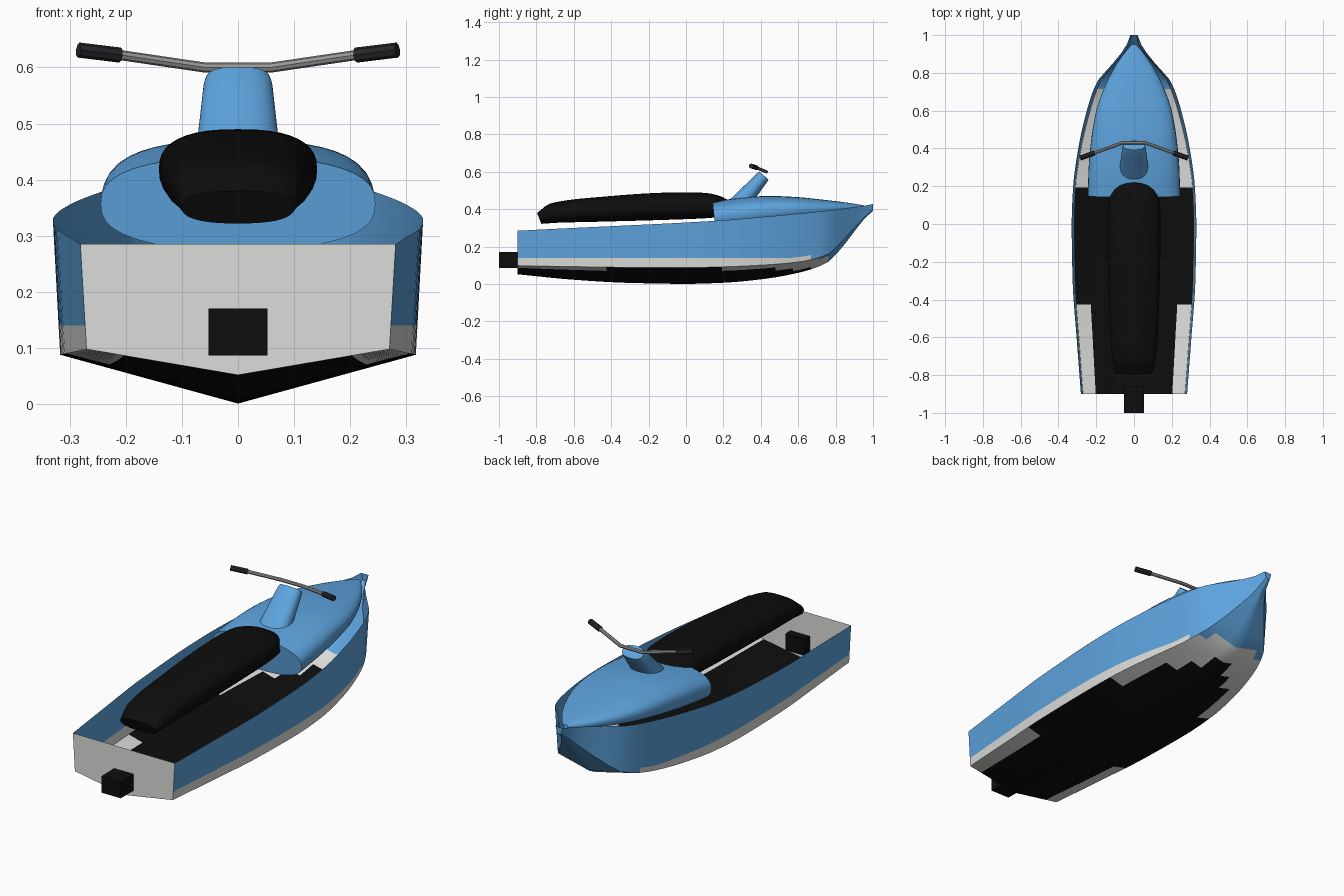
import bpy, bmesh, math
from mathutils import Vector

if "Cube" in bpy.data.objects:
    bpy.data.objects.remove(bpy.data.objects["Cube"])


def material(name, rgb):
    m = bpy.data.materials.new(name)
    m.diffuse_color = (*rgb, 1)
    m.use_nodes = True
    m.node_tree.nodes["Principled BSDF"].inputs["Base Color"].default_value = m.diffuse_color
    return m


BLUE = material("sky blue", (0.11, 0.37, 0.73))
WHITE = material("off white", (0.72, 0.72, 0.70))
BLACK = material("black", (0.004, 0.004, 0.004))
GRIP = material("dark grip", (0.02, 0.02, 0.024))
METAL = material("grey metal", (0.32, 0.32, 0.32))


def interp(keys, t):
    """Monotone smooth interpolation of key rows (t, a, b, ...)."""
    n = len(keys)
    i = max(k for k in range(n - 1) if keys[k][0] <= t + 1e-9)
    out = []
    for c in range(1, len(keys[0])):
        def slope(k):
            return (keys[k + 1][c] - keys[k][c]) / (keys[k + 1][0] - keys[k][0])

        def tangent(k):
            if k == 0:
                return slope(0)
            if k == n - 1:
                return slope(n - 2)
            a, b = slope(k - 1), slope(k)
            return 0 if a * b <= 0 else 2 * a * b / (a + b)
        h = keys[i + 1][0] - keys[i][0]
        u = (t - keys[i][0]) / h
        p, q = keys[i][c], keys[i + 1][c]
        out.append(p * (2*u**3 - 3*u*u + 1) + q * (3*u*u - 2*u**3)
                   + h * (tangent(i) * (u**3 - 2*u*u + u) + tangent(i + 1) * (u**3 - u*u)))
    return out


def loft(name, rings, mats, closed=True, caps=(True, True), rule=None, angle=35):
    bm = bmesh.new()
    vs = [[bm.verts.new(p) for p in r] for r in rings]
    m = len(rings[0])
    for a, b in zip(vs, vs[1:]):
        for j in range(m if closed else m - 1):
            k = (j + 1) % m
            bm.faces.new((a[j], a[k], b[k], b[j]))
    if rule:
        for f in bm.faces:
            f.material_index = rule(f.calc_center_median())
    for ring, on, slot in ((vs[0], caps[0], 1 if rule else 0), (vs[-1], caps[1], 0)):
        if on:
            bm.faces.new(ring).material_index = slot
    bmesh.ops.recalc_face_normals(bm, faces=bm.faces[:])
    me = bpy.data.meshes.new(name)
    bm.to_mesh(me)
    bm.free()
    for mat in mats:
        me.materials.append(mat)
    ob = bpy.data.objects.new(name, me)
    bpy.context.collection.objects.link(ob)
    bpy.ops.object.select_all(action='DESELECT')
    ob.select_set(True)
    bpy.context.view_layer.objects.active = ob
    bpy.ops.object.shade_smooth_by_angle(angle=math.radians(angle))
    return ob


def super_ring(rx, rz, n=2.5, count=40):
    pts = []
    for i in range(count):
        a = 2 * math.pi * i / count
        c, s = math.cos(a), math.sin(a)
        pts.append((math.copysign(abs(c)**(2/n), c) * rx, math.copysign(abs(s)**(2/n), s) * rz))
    return pts


def body(name, keys, mat, steps, shear):
    """Closed rounded body; key rows are y, half width, bottom z, top z."""
    rings = []
    y0, y1 = keys[0][0], keys[-1][0]
    for i in range(steps + 1):
        y = y0 + (y1 - y0) * i / steps
        w, lo, hi = interp(keys, min(y, y1))
        rings.append([(x, y + shear * z, (lo + hi) / 2 + z)
                      for x, z in super_ring(w, (hi - lo) / 2)])
    return loft(name, rings, [mat])


# Hull: open shell; rows are y, keel z, chine x, chine z, gunwale x, gunwale z
HULL = [(-0.9, 0.052, 0.270, 0.098, 0.281, 0.285),
        (-0.6, 0.023, 0.292, 0.093, 0.304, 0.300),
        (-0.3, 0.006, 0.312, 0.089, 0.325, 0.314),
        (0.0, 0.001, 0.317, 0.088, 0.330, 0.329),
        (0.2, 0.007, 0.309, 0.092, 0.322, 0.341),
        (0.4, 0.025, 0.280, 0.101, 0.295, 0.358),
        (0.6, 0.060, 0.232, 0.118, 0.250, 0.376),
        (0.75, 0.112, 0.180, 0.155, 0.197, 0.392),
        (0.85, 0.215, 0.100, 0.245, 0.112, 0.405),
        (0.95, 0.345, 0.025, 0.355, 0.038, 0.418),
        (1.0, 0.392, 0.012, 0.398, 0.020, 0.428)]
rings = []
for i in range(41):
    y = -0.9 + 1.9 * i / 40
    kz, cx, cz, gx, gz = interp(HULL, min(y, 1.0))
    half = [(cx * j / 4, kz + (cz - kz) * j / 4) for j in range(5)]
    rz = max(0.14, cz + 0.1 * (gz - cz))          # top of the pale stripe
    for z in (rz, (rz + gz) / 2, gz):
        half.append((cx + (gx - cx) * (z - cz) / (gz - cz), z))
    full = [(-x, z) for x, z in reversed(half[1:])] + half
    rings.append([(x, y, z) for x, z in full])


def hull_colour(c):
    return 2 if c.z < 0.0805 else 1 if c.z < 0.145 else 0


loft("hull", rings, [BLUE, WHITE, BLACK], closed=False, rule=hull_colour)

# Front cowl
body("cowl", [(0.15, 0.245, 0.275, 0.440), (0.30, 0.240, 0.290, 0.461),
              (0.45, 0.226, 0.310, 0.471), (0.60, 0.200, 0.335, 0.465),
              (0.72, 0.158, 0.355, 0.453), (0.82, 0.108, 0.375, 0.441),
              (0.90, 0.055, 0.390, 0.430), (0.95, 0.012, 0.405, 0.421)], BLUE, 28, -0.1)

# Seat
body("seat", [(-0.785, 0.100, 0.322, 0.380), (-0.70, 0.117, 0.328, 0.432),
              (-0.50, 0.130, 0.333, 0.460), (0.0, 0.141, 0.348, 0.490),
              (0.12, 0.135, 0.355, 0.488), (0.20, 0.100, 0.370, 0.472),
              (0.24, 0.050, 0.395, 0.445)], BLACK, 40, -0.4)

# Steering column
base, top = Vector((0, 0.265, 0.405)), Vector((0, 0.417, 0.580))
axis = (top - base).normalized()
side = axis.cross(Vector((1, 0, 0)))
rings = []
for t in (0, 0.25, 0.5, 0.75, 0.93, 1):
    rx, rs = 0.080 - 0.020 * t, 0.055 - 0.021 * t
    if t == 1:
        rx, rs = rx * 0.95, rs * 0.95
    rings.append([base.lerp(top, t) + Vector((u, 0, 0)) + side * v
                  for u, v in super_ring(rx, rs, 2.4, 32)])
loft("steering_column", rings, [BLUE])


# Handlebar and grips
def tube(name, pts, r, mat, sides):
    rings = []
    pts = [Vector(p) for p in pts]
    for i, p in enumerate(pts):
        d = (pts[min(i + 1, len(pts) - 1)] - pts[max(i - 1, 0)]).normalized()
        u = d.cross(Vector((0, 0, 1))).normalized()
        v = u.cross(d)
        rings.append([p + u * r * math.cos(a) + v * r * math.sin(a)
                      for a in (2 * math.pi * k / sides for k in range(sides))])
    return loft(name, rings, [mat], angle=25)


elbow, inner, outer = (0.06, 0.430, 0.600), (0.21, 0.376, 0.622), (0.284, 0.349, 0.631)


def flip(p):
    return (-p[0], p[1], p[2])


tube("handlebar", [flip(inner), flip(elbow), elbow, inner], 0.009, METAL, 8)
tube("grip_right", [inner, outer], 0.0135, GRIP, 8)
tube("grip_left", [flip(inner), flip(outer)], 0.0135, GRIP, 8)

# Jet nozzle block through the transom
loft("jet_nozzle", [[(-0.053, y, 0.087), (0.053, y, 0.087), (0.053, y, 0.17), (-0.053, y, 0.17)]
                    for y in (-1.0, -0.86)], [BLACK])
